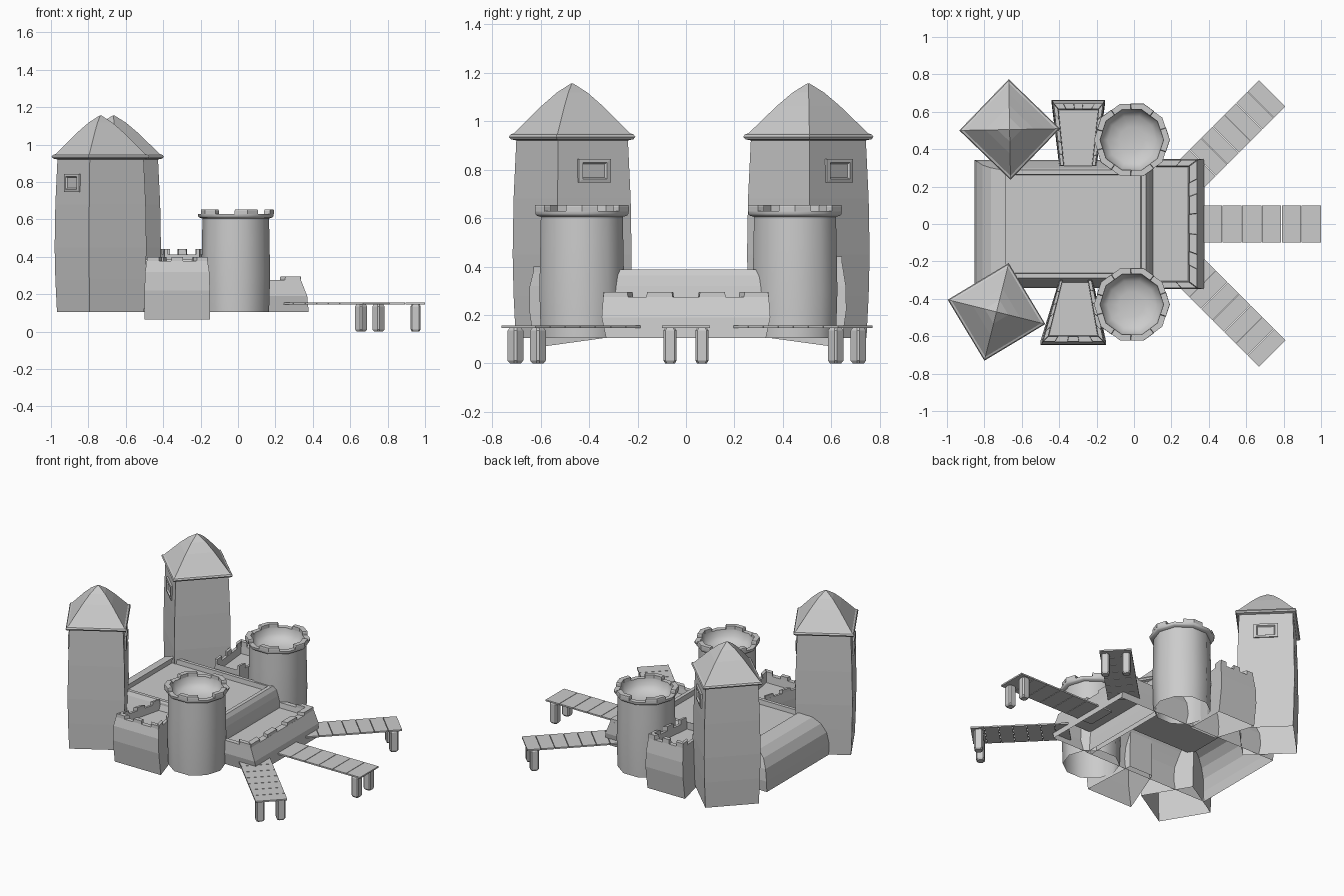
import bpy, bmesh
from math import cos, sin, radians, pi
from mathutils import Vector

if "Cube" in bpy.data.objects:
    bpy.data.objects.remove(bpy.data.objects["Cube"])


def finish(name, bm, smooth=False):
    bmesh.ops.recalc_face_normals(bm, faces=bm.faces)
    me = bpy.data.meshes.new(name)
    bm.to_mesh(me)
    bm.free()
    ob = bpy.data.objects.new(name, me)
    bpy.context.collection.objects.link(ob)
    if smooth:
        bpy.ops.object.select_all(action='DESELECT')
        ob.select_set(True)
        bpy.context.view_layer.objects.active = ob
        bpy.ops.object.shade_smooth_by_angle(angle=radians(40))
    return ob


def loft(bm, rings, bottom=False):
    """Skin stacked rings and cap the last one."""
    loops = [[bm.verts.new(p) for p in r] for r in rings]
    for a, b in zip(loops, loops[1:]):
        n = len(a)
        for i in range(n):
            bm.faces.new((a[i], a[(i + 1) % n], b[(i + 1) % n], b[i]))
    bm.faces.new(loops[-1])
    if bottom:
        bm.faces.new(loops[0][::-1])


def ngon(cx, cy, r, z, n, turn=0.0):
    return [Vector((cx + r * cos(turn + 2 * pi * i / n),
                    cy + r * sin(turn + 2 * pi * i / n), z)) for i in range(n)]


def rect(x0, x1, y, z):
    return [Vector(p) for p in ((x0, -y, z), (x1, -y, z), (x1, y, z), (x0, y, z))]


def merlons(bm, outer, inner, height, edges, spans):
    """Raised blocks between an outer and an inner wall-top ring."""
    n = len(outer)
    for e in edges:
        a, b, c, d = outer[e], outer[(e + 1) % n], inner[(e + 1) % n], inner[e]
        for s, t in spans:
            q = [a.lerp(b, s), a.lerp(b, t), d.lerp(c, t), d.lerp(c, s)]
            mid = sum(q, Vector()) / 4
            low = [p - Vector((0, 0, .005)) for p in q]
            top = [p.lerp(mid, .06) + Vector((0, 0, height)) for p in q]
            loft(bm, [low, top])


# Square corner towers: bulging body, eave, curved roof, two windows
def square_tower(name, cx, cy, deg):
    turn = radians(deg)

    def sq(r, z):
        return ngon(cx, cy, r, z, 4, turn)
    bm = bmesh.new()
    loft(bm, [sq(r, z) for r, z in
              ((.24, .105), (.249, .28), (.253, .45), (.249, .68), (.237, .93))])
    finish(name + "_body", bm)
    bm = bmesh.new()
    loft(bm, [sq(r, z) for r, z in
              ((.235, .92), (.26, .925), (.269, .935), (.262, .945), (.247, .95),
               (.19, 1.005), (.13, 1.063), (.065, 1.118), (.004, 1.156))], True)
    finish(name + "_roof", bm)
    for k in (0, 1):
        a = turn + pi / 4 + k * pi
        nrm, tan = Vector((cos(a), sin(a), 0)), Vector((-sin(a), cos(a), 0))
        base = Vector((cx, cy, .795))
        bm = bmesh.new()
        loft(bm, [[base + nrm * d + tan * w * u + Vector((0, 0, h * v))
                   for u, v in ((-1, -1), (1, -1), (1, 1), (-1, 1))]
                  for d, w, h in ((.16, .077, .048), (.182, .077, .048),
                                  (.184, .058, .034), (.174, .052, .028))])
        finish(name + "_window", bm)


square_tower("back_square_tower", -.665, .505, 1)
square_tower("front_square_tower", -.735, -.47, -14)


# Round towers with a hollow bowl top and battlements
def round_tower(name, cx, cy):
    def ring(r, z):
        return ngon(cx, cy, r, z, 10)
    bm = bmesh.new()
    loft(bm, [ring(r, z) for r, z in
              ((.178, .105), (.184, .3), (.18, .5), (.178, .605), (.196, .61), (.202, .617),
               (.202, .63), (.17, .63), (.163, .59), (.13, .56), (.07, .545))])
    finish(name, bm, True)
    bm = bmesh.new()
    # each merlon wraps around a corner of the rim
    for k in range(5):
        pts = []
        for r in (.204, .17):
            v = ngon(cx, cy, r, .628, 10)
            i = 2 * k
            pts.append([v[i].lerp(v[i - 1], .55), v[i], v[i].lerp(v[(i + 1) % 10], .55)])
        q = pts[0] + pts[1][::-1]
        mid = sum(q, Vector()) / 6
        loft(bm, [q, [p + Vector((0, 0, .018)) for p in q],
                  [p.lerp(mid, .05) + Vector((0, 0, .026)) for p in q]])
    finish(name + "_battlements", bm)


round_tower("back_round_tower", -.012, .45)
round_tower("front_round_tower", -.012, -.43)


# Side bastions: wedge-shaped, wider outwards
def bastion(name, xo0, xo1, yo, xi0, xi1, yi, top, rise):
    s = 1 if yo > 0 else -1
    xm = (xo0 + xo1) / 2

    def quad(k, dy, zo, zi):
        pts = ((xo0, yo + s * dy, zo), (xo1, yo + s * dy, zo), (xi1, yi, zi), (xi0, yi, zi))
        return [Vector((xm + (x - xm) * k, y, z)) for x, y, z in pts]
    outer, inner = quad(.93, -.015, top, top), quad(.76, -.045, top, top)
    bm = bmesh.new()
    loft(bm, [quad(1, -.02, .065, .11), quad(1, .002, .22, .22), quad(.98, 0, .32, .32),
              outer, inner, quad(.74, -.05, top - .05, top - .05)])
    merlons(bm, outer, inner, rise, (0, 1, 3), ((0, .2), (.4, .6), (.82, 1)))
    finish(name, bm)


bastion("back_bastion", -.44, -.155, .66, -.40, -.20, .31, .412, .03)
bastion("front_bastion", -.50, -.15, -.645, -.40, -.22, -.30, .378, .022)

# Main hall: sloping walls, rounded rear, sunken roof terrace
bm = bmesh.new()
loft(bm, [rect(*r) for r in
          ((-.85, .105, .335, .105), (-.852, .105, .342, .18), (-.84, .1, .335, .26),
           (-.81, .09, .315, .32), (-.765, .08, .3, .363), (-.70, .065, .288, .387),
           (-.685, .04, .265, .387), (-.685, .035, .262, .355))])
finish("main_hall", bm)

# Front gate wall with battlements
outer, inner = rect(.07, .337, .342, .275), rect(.07, .295, .31, .275)
bm = bmesh.new()
loft(bm, [rect(.07, .378, .33, .105), rect(.07, .37, .348, .19), outer, inner,
          rect(.07, .29, .305, .24)])
merlons(bm, outer, inner, .02, (1,), ((0, .15), (.26, .42), (.58, .74), (.85, 1)))
merlons(bm, outer, inner, .02, (0,), ((.68, 1),))
merlons(bm, outer, inner, .02, (2,), ((0, .32),))
finish("gate_wall", bm)


# Plank walkways on posts
def walkway(name, start, length, deg):
    a = radians(deg)
    d, p = Vector((cos(a), sin(a), 0)), Vector((-sin(a), cos(a), 0))
    o = Vector((start[0], start[1], 0))
    bm = bmesh.new()
    n = 7
    step = length / n
    for i in range(n):
        u0, u1 = i * step + .0015, (i + 1) * step - .0015
        loft(bm, [[o + d * u + p * w + Vector((0, 0, z))
                   for u, w in ((u0, -.1), (u1, -.1), (u1, .1), (u0, .1))]
                  for z in (.146, .156)], True)
    finish(name + "_planks", bm)
    for side in (-1, 1):
        c = o + d * (length - .05) + p * side * .066
        bm = bmesh.new()
        rings = []
        for z, h in ((0, .02), (.012, .027), (.135, .027), (.148, .02)):
            b = h - .008
            rings.append([c + d * u + p * w + Vector((0, 0, z)) for u, w in
                          ((h, -b), (h, b), (b, h), (-b, h), (-h, b), (-h, -b), (-b, -h), (b, -h))])
        loft(bm, rings, True)
        finish(name + "_post", bm)


walkway("middle_walkway", (.26, 0), .74, 0)
walkway("back_walkway", (.305, .265), .615, 45)
walkway("front_walkway", (.305, -.258), .615, -45)
